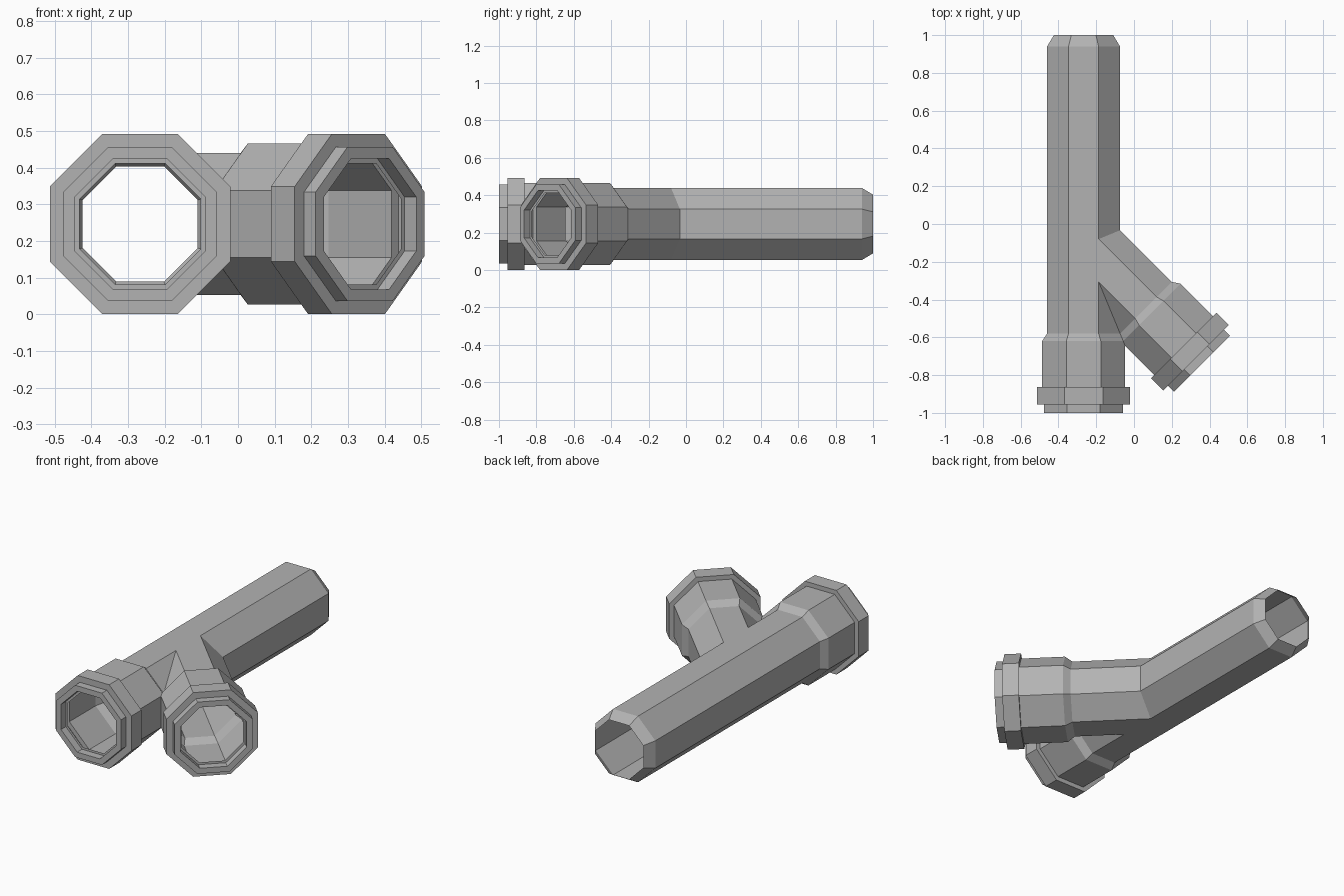
import bpy, bmesh, math
from mathutils import Vector

cube = bpy.data.objects.get("Cube")
if cube:
    bpy.data.objects.remove(cube, do_unlink=True)

grey = bpy.data.materials.new("pipe grey")
grey.use_nodes = True
grey.diffuse_color = (0.45, 0.45, 0.45, 1)
grey.node_tree.nodes["Principled BSDF"].inputs["Base Color"].default_value = (0.45, 0.45, 0.45, 1)

SIDES = 8
JOINT = Vector((-0.267, -0.113, 0.246))   # where the three pipe axes meet
PIPE = 0.193

# Profiles: (distance from the joint, flat-to-centre radius)
SOCKET = [(-0.7, PIPE), (0.467, PIPE), (0.507, 0.22), (0.75, 0.22),
          (0.75, 0.246), (0.842, 0.246), (0.842, 0.21), (0.887, 0.21),
          (0.887, 0.178), (0.842, 0.178), (0.842, 0.165)]
SPIGOT = [(-0.7, PIPE), (1.053, PIPE), (1.113, 0.157)]


def heading(degrees):
    a = math.radians(degrees)
    return Vector((math.cos(a), math.sin(a), 0))


def add_arm(bm, profile, angle, low, high):
    """Loft an octagonal arm and mitre it to the wedge between two headings."""
    axis, side = heading(angle), heading(angle + 90)
    arm = bmesh.new()
    rings = []
    for dist, radius in profile:
        r = radius / math.cos(math.pi / SIDES)
        ring = []
        for i in range(SIDES):
            t = (i + 0.5) * 2 * math.pi / SIDES
            offset = side * (r * math.cos(t)) + Vector((0, 0, r * math.sin(t)))
            ring.append(arm.verts.new(JOINT + axis * dist + offset))
        rings.append(ring)
    for a, b in zip(rings, rings[1:]):
        for i in range(SIDES):
            j = (i + 1) % SIDES
            arm.faces.new((a[i], a[j], b[j], b[i]))
    for normal in (heading(low - 90), heading(high + 90)):
        bmesh.ops.bisect_plane(arm, geom=arm.verts[:] + arm.edges[:] + arm.faces[:],
                               plane_co=JOINT, plane_no=normal, clear_outer=True)
    part = bpy.data.meshes.new("arm_part")
    arm.to_mesh(part)
    arm.free()
    bm.from_mesh(part)
    bpy.data.meshes.remove(part)


# Back spigot, front socket and angled branch socket, welded into one shell
bm = bmesh.new()
add_arm(bm, SPIGOT, 90, 22.5, 180)
add_arm(bm, SOCKET, 270, 180, 292.5)
add_arm(bm, SOCKET, 315, 292.5, 382.5)
bmesh.ops.remove_doubles(bm, verts=bm.verts[:], dist=0.0005)
bmesh.ops.recalc_face_normals(bm, faces=bm.faces[:])
bmesh.ops.dissolve_limit(bm, angle_limit=math.radians(0.5),
                         verts=bm.verts[:], edges=bm.edges[:])

mesh = bpy.data.meshes.new("branch_pipe")
bm.to_mesh(mesh)
bm.free()
mesh.materials.append(grey)
pipe = bpy.data.objects.new("branch_pipe", mesh)
bpy.context.collection.objects.link(pipe)
